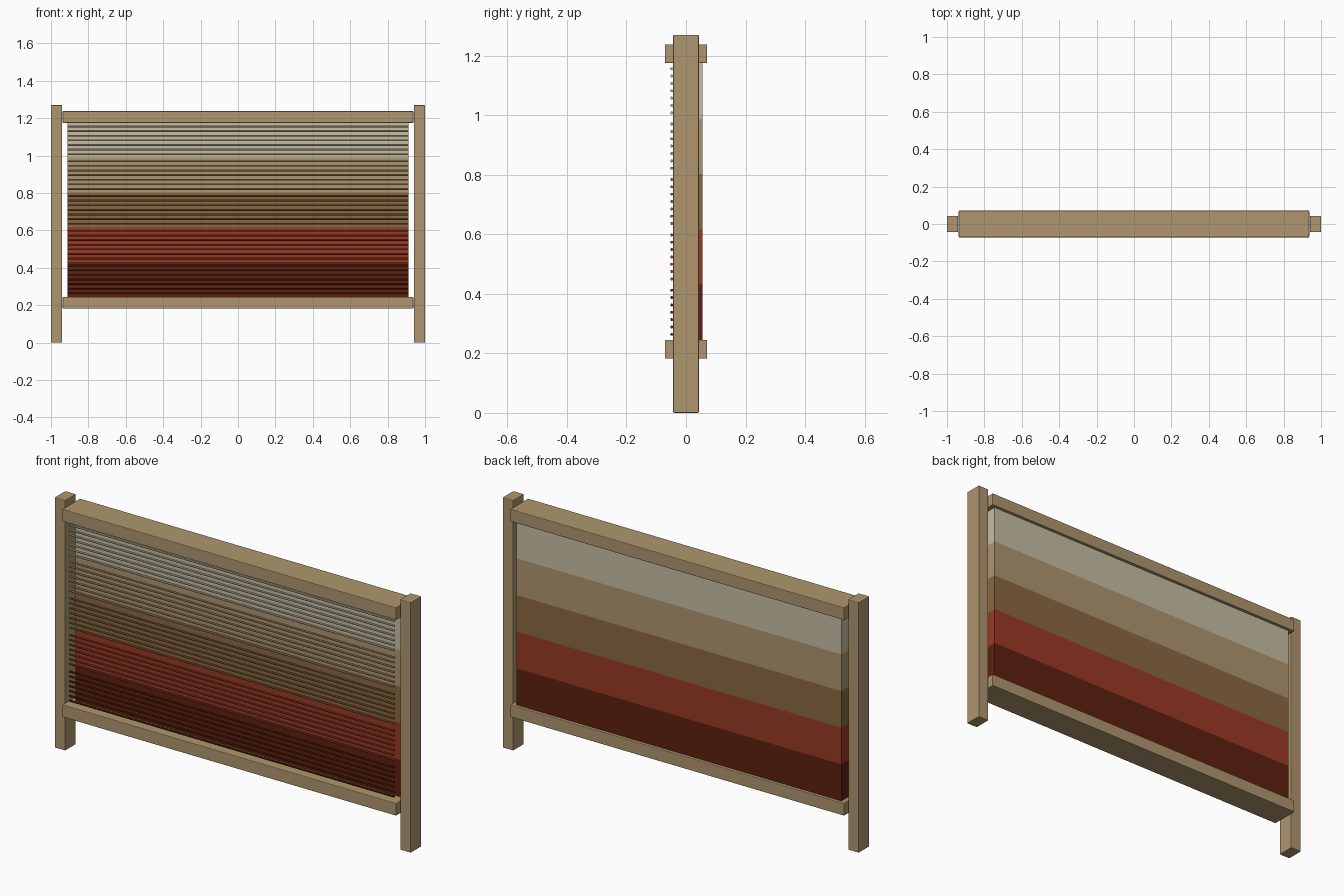
import bpy
from math import pi

cube = bpy.data.objects.get("Cube")
if cube:
    bpy.data.objects.remove(cube, do_unlink=True)


def linear(c):
    c /= 255
    return c / 12.92 if c <= 0.04045 else ((c + 0.055) / 1.055) ** 2.4


def material(name, *rgb):
    mat = bpy.data.materials.new(name)
    colour = [linear(c) for c in rgb] + [1]
    mat.diffuse_color = colour
    mat.use_nodes = True
    mat.node_tree.nodes["Principled BSDF"].inputs["Base Color"].default_value = colour
    return mat


wood = material("natural wood", 175, 150, 111)
cream = material("cream", 199, 190, 164)
brown = material("brown", 138, 104, 64)
red = material("brick red", 153, 58, 36)
maroon = material("dark maroon", 94, 33, 14)


def box(name, mat, x, y, z, bevel=0.0):
    """Box from (min, max) pairs on each axis."""
    spans = (x, y, z)
    bpy.ops.mesh.primitive_cube_add(size=1, location=[(a + b) / 2 for a, b in spans])
    ob = bpy.context.object
    ob.name = name
    ob.scale = [b - a for a, b in spans]
    bpy.ops.object.transform_apply(location=False, rotation=False, scale=True)
    ob.data.materials.append(mat)
    if bevel:
        mod = ob.modifiers.new("Bevel", "BEVEL")
        mod.width = bevel
        mod.segments = 2
    return ob


def thread(name, mat, z):
    bpy.ops.mesh.primitive_cylinder_add(vertices=10, radius=0.005, depth=2 * PANEL_X,
                                        location=(0, -0.048, z), rotation=(0, pi / 2, 0))
    ob = bpy.context.object
    ob.name = name
    ob.data.materials.append(mat)
    bpy.ops.object.shade_smooth_by_angle()


PANEL_X = 0.912
BOTTOM, TOP = 0.245, 1.175
THREADS = 7
PITCH = 0.0247

# Upright posts
for side, x in (("left", (0.94, 1.0)), ("right", (-1.0, -0.94))):
    box(side + "_post", wood, x, (-0.043, 0.043), (0, 1.27), 0.003)

# Cross rails
for name, z in (("bottom_rail", (0.182, 0.245)), ("top_rail", (1.175, 1.238))):
    box(name, wood, (-0.937, 0.937), (-0.071, 0.071), z, 0.003)

# Coloured bands with raised threads in front
bands = [("maroon", maroon), ("red", red), ("brown", brown), ("tan", wood), ("cream", cream)]
height = (TOP - BOTTOM) / len(bands)
for i, (name, mat) in enumerate(bands):
    z = BOTTOM + i * height
    box(name + "_band", mat, (-PANEL_X, PANEL_X), (0, 0.056), (z, z + height))
    for k in range(THREADS):
        offset = (k - (THREADS - 1) / 2) * PITCH
        thread(f"{name}_thread_{k + 1}", mat, z + height / 2 + offset)
